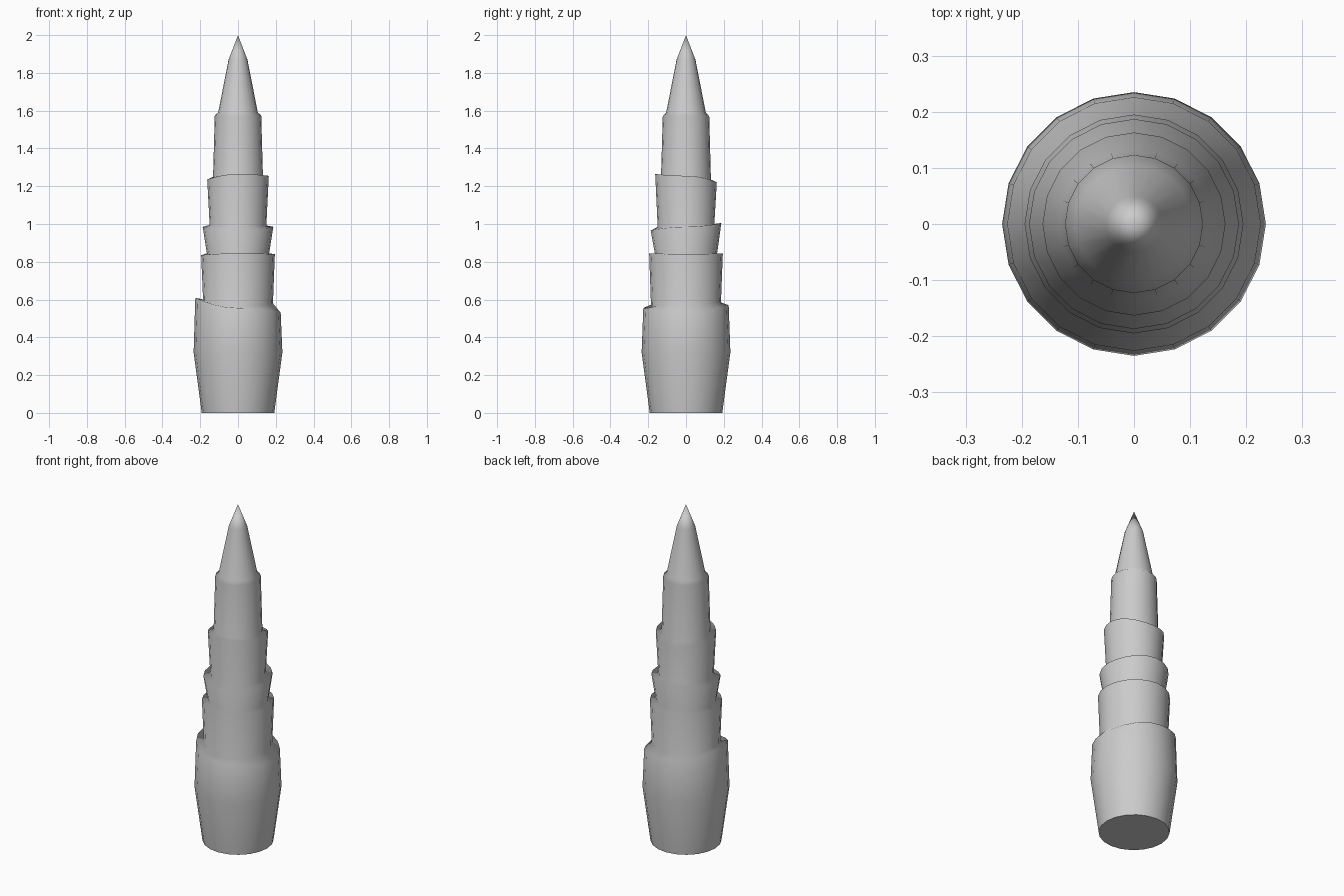
import bpy, bmesh
from math import sin, cos, pi

if "Cube" in bpy.data.objects:
    bpy.data.objects.remove(bpy.data.objects["Cube"])

SIDES = 20


def height(z, a):
    """z is a number, or heights at +x, +y, -x, -y blended smoothly around."""
    if not isinstance(z, tuple):
        return z
    t = (a / (pi / 2)) % 4
    i = int(t)
    f = (1 - cos((t - i) * pi)) / 2
    return z[i % 4] * (1 - f) + z[(i + 1) % 4] * f


# profile (radius, height): each sheath ends in a rim, then the foot of the next
rings = [
    (0.192, 0), (0.235, 0.32), (0.226, (0.53, 0.57, 0.61, 0.555)),   # base sheath
    (0.185, (0.58, 0.585, 0.60, 0.56)), (0.195, (0.84, 0.845, 0.835, 0.845)),  # second
    (0.165, 0.845), (0.187, (0.985, 1.005, 0.985, 0.965)),           # third
    (0.15, (0.99, 1.0, 0.995, 0.985)), (0.163, (1.255, 1.22, 1.235, 1.265)),   # fourth
    (0.132, (1.255, 1.235, 1.25, 1.26)), (0.123, (1.575, 1.57, 1.575, 1.57)),  # fifth
    (0.105, 1.59), (0.05, 1.87),                                     # pointed tip
]

# stacked sheaths as one continuous skin
bm = bmesh.new()
loops = []
for r, z in rings:
    angles = [2 * pi * i / SIDES for i in range(SIDES)]
    loops.append([bm.verts.new((r * cos(a), r * sin(a), height(z, a))) for a in angles])
apex = bm.verts.new((0, 0, 2.0))
for i in range(SIDES):
    j = (i + 1) % SIDES
    for lo, hi in zip(loops, loops[1:]):
        bm.faces.new((lo[i], lo[j], hi[j], hi[i]))
    bm.faces.new((loops[-1][i], loops[-1][j], apex))
for f in bm.faces:
    f.smooth = True

# flat underside with a sharp edge
cap = bm.faces.new(loops[0][::-1])
for e in cap.edges:
    e.smooth = False

me = bpy.data.meshes.new("sheathed_spire")
bm.to_mesh(me)
bm.free()
spire = bpy.data.objects.new("sheathed_spire", me)
bpy.context.collection.objects.link(spire)

# large walls dominate the shading, so the rims read as soft
wn = spire.modifiers.new("soft_rims", "WEIGHTED_NORMAL")
wn.mode = "FACE_AREA"
wn.keep_sharp = True

# darker grey
mat = bpy.data.materials.new("grey")
mat.diffuse_color = (0.6, 0.6, 0.6, 1)
mat.use_nodes = True
mat.node_tree.nodes["Principled BSDF"].inputs["Base Color"].default_value = mat.diffuse_color
me.materials.append(mat)
